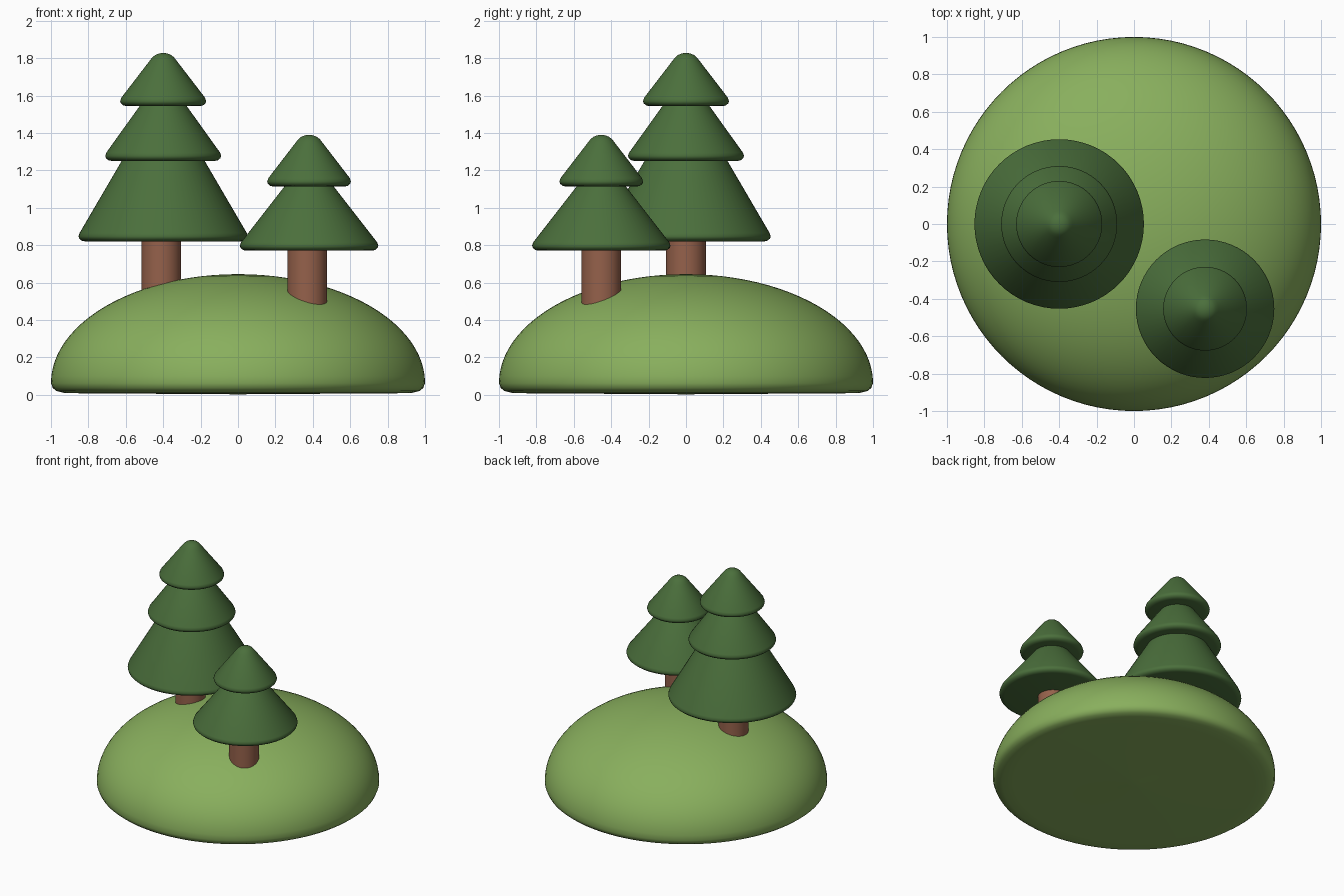
import bpy, bmesh, math

if "Cube" in bpy.data.objects:
    bpy.data.objects.remove(bpy.data.objects["Cube"])


def material(name, rgb):
    m = bpy.data.materials.new(name)
    m.diffuse_color = (*rgb, 1)
    m.use_nodes = True
    m.node_tree.nodes["Principled BSDF"].inputs["Base Color"].default_value = m.diffuse_color
    return m


GRASS = material("grass", (0.25, 0.43, 0.11))
LEAF = material("leaf", (0.07, 0.16, 0.045))
BARK = material("bark", (0.30, 0.12, 0.07))


def lathe(name, profile, mat, x=0, y=0, sides=64):
    """Turn an (r, z) profile around a vertical axis at x, y."""
    bm = bmesh.new()
    vs = [bm.verts.new((r, 0, z)) for r, z in profile]
    es = [bm.edges.new(p) for p in zip(vs, vs[1:])]
    bmesh.ops.spin(bm, geom=vs + es, cent=(0, 0, 0), axis=(0, 0, 1),
                   angle=2 * math.pi, steps=sides)
    bmesh.ops.remove_doubles(bm, verts=bm.verts, dist=1e-5)
    bmesh.ops.recalc_face_normals(bm, faces=bm.faces)
    me = bpy.data.meshes.new(name)
    bm.to_mesh(me)
    bm.free()
    me.materials.append(mat)
    ob = bpy.data.objects.new(name, me)
    bpy.context.collection.objects.link(ob)
    ob.location = (x, y, 0)
    bpy.ops.object.select_all(action='DESELECT')
    ob.select_set(True)
    bpy.context.view_layer.objects.active = ob
    bpy.ops.object.shade_smooth_by_angle(angle=math.radians(40))
    return ob


def rim(r, z):
    """Flat underside with a rounded lower lip."""
    return [(0, z), (r - 0.035, z), (r - 0.017, z + 0.004),
            (r - 0.004, z + 0.015), (r, z + 0.027), (r - 0.006, z + 0.045)]


def tree(name, x, y, trunk, tiers, tip):
    lathe(name + "_trunk", [(0, trunk[0]), (0.106, trunk[0]),
                            (0.106, trunk[1]), (0, trunk[1])], BARK, x - 0.01, y)
    # skirts end just inside the skirt above
    for i, (r, z, top_r, top_z) in enumerate(tiers):
        lathe(f"{name}_skirt_{i + 1}",
              rim(r, z) + [(top_r, top_z), (0, top_z)], LEAF, x, y)
    # top skirt with a rounded tip
    r, z, top = tip
    dome = [(0.072, top - 0.042), (0.058, top - 0.024), (0.042, top - 0.011),
            (0.022, top - 0.003), (0, top)]
    lathe(name + "_top", rim(r, z) + dome, LEAF, x, y)


# Grassy mound: nearly flat base, rounded foot, elliptical dome
foot = [(0, 0), (0.05, 0.003), (0.85, 0.008), (0.93, 0.010), (0.97, 0.020), (0.99, 0.036)]
dome = [(math.cos(a), 0.062 + 0.583 * math.sin(a))
        for a in (math.pi / 2 * i / 24 for i in range(24))] + [(0, 0.645)]
lathe("mound", foot + dome, GRASS, sides=96)

tree("large_tree", -0.40, 0, (0.40, 0.90),
     [(0.453, 0.82, 0.215, 1.262), (0.31, 1.25, 0.117, 1.556)],
     (0.23, 1.543, 1.828))
tree("small_tree", 0.38, -0.453, (0.35, 0.85),
     [(0.37, 0.77, 0.123, 1.125)],
     (0.224, 1.113, 1.39))
